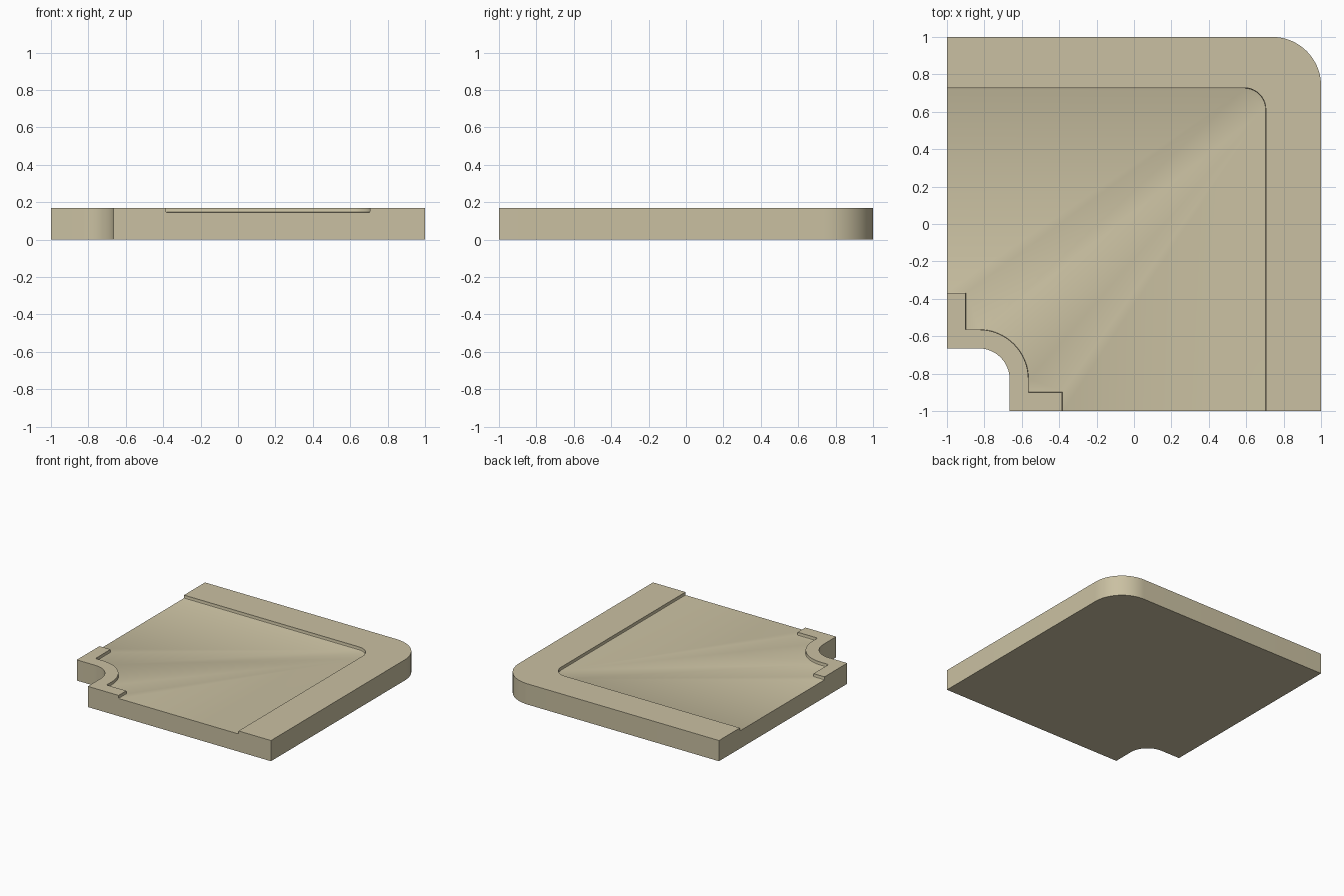
import bpy, bmesh, math

if "Cube" in bpy.data.objects:
    bpy.data.objects.remove(bpy.data.objects["Cube"])


def arc(cx, cy, r, a0, a1, n=16):
    return [(cx + r * math.cos(math.radians(a0 + (a1 - a0) * i / n)),
             cy + r * math.sin(math.radians(a0 + (a1 - a0) * i / n))) for i in range(n + 1)]


def prism(name, outline, z0, z1, floor_bevel=0):
    bm = bmesh.new()
    face = bm.faces.new([bm.verts.new((x, y, z0)) for x, y in outline])
    top = bmesh.ops.extrude_face_region(bm, geom=[face])["geom"]
    bmesh.ops.translate(bm, verts=[v for v in top if isinstance(v, bmesh.types.BMVert)],
                        vec=(0, 0, z1 - z0))
    bmesh.ops.recalc_face_normals(bm, faces=bm.faces[:])
    if floor_bevel:
        edges = [e for e in bm.edges if all(abs(v.co.z - z0) < 1e-5 for v in e.verts)]
        bmesh.ops.bevel(bm, geom=edges, offset=floor_bevel, segments=2, profile=0.5, affect='EDGES')
    me = bpy.data.meshes.new(name)
    bm.to_mesh(me)
    bm.free()
    ob = bpy.data.objects.new(name, me)
    bpy.context.collection.objects.link(ob)
    return ob


tan = bpy.data.materials.new("sand_tan")
tan.diffuse_color = (0.59, 0.53, 0.36, 1)
tan.use_nodes = True
tan.node_tree.nodes["Principled BSDF"].inputs["Base Color"].default_value = tan.diffuse_color

# Tray slab with a rounded outer corner and a rounded notch
slab = prism("tray_corner",
             [(-1, -0.665), (-1, 1)] + arc(0.74, 0.74, 0.26, 90, 0)
             + [(1, -1), (-0.665, -1)] + arc(-0.83, -0.83, 0.165, 0, 90), 0, 0.17)
slab.data.materials.append(tan)

# Shallow recess that leaves an outer rim and a stepped collar round the notch
pocket = prism("recess_cutter",
               [(-1.1, -0.37), (-1.1, 0.728)] + arc(0.59, 0.613, 0.115, 90, 0, 10)
               + [(0.705, -1.1), (-0.385, -1.1), (-0.385, -0.9), (-0.565, -0.9)]
               + arc(-0.83, -0.83, 0.265, 0, 90) + [(-0.9, -0.565), (-0.9, -0.37)],
               0.145, 0.3, 0.006)
pocket.data.materials.append(tan)
pocket.hide_render = True

cut = slab.modifiers.new("recess", 'BOOLEAN')
cut.operation = 'DIFFERENCE'
cut.solver = 'EXACT'
cut.object = pocket
bpy.context.view_layer.objects.active = slab
slab.select_set(True)
bpy.ops.object.modifier_apply(modifier=cut.name)
bpy.data.objects.remove(pocket)
bpy.ops.object.shade_smooth_by_angle(angle=math.radians(30))
